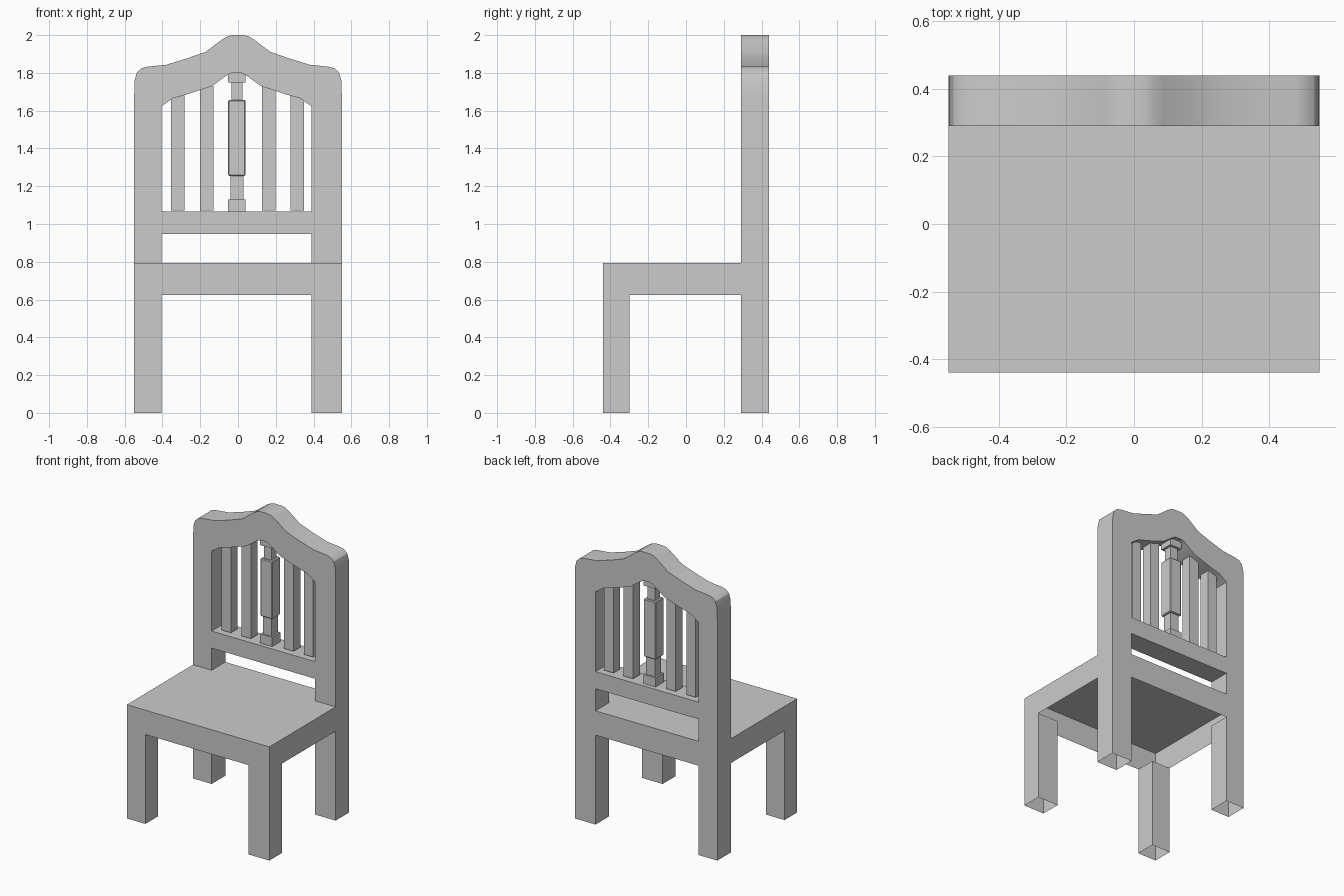
import bpy, bmesh
from math import radians

if "Cube" in bpy.data.objects:
    bpy.data.objects.remove(bpy.data.objects["Cube"])

W, D = 0.55, 0.44            # half width and half depth
SEAT_LO, SEAT_HI = 0.623, 0.793
BACK_Y = 0.29                # front of the back frame
IN_L, IN_R = -0.406, 0.39    # inner edges of the legs and posts
MID_X, MID_Y = -0.006, 0.365


def finish(name, bm):
    bmesh.ops.recalc_face_normals(bm, faces=bm.faces[:])
    me = bpy.data.meshes.new(name)
    bm.to_mesh(me)
    bm.free()
    ob = bpy.data.objects.new(name, me)
    bpy.context.collection.objects.link(ob)
    return ob


def box(name, x0, x1, y0, y1, z0, z1, open_sides=(), chamfer=0):
    """Box between two corners; open_sides lists sides to leave out, e.g. '-z'."""
    bm = bmesh.new()
    bmesh.ops.create_cube(bm, size=1)
    drop = [f for f in bm.faces for s in open_sides
            if f.normal['xyz'.index(s[1])] * (1 if s[0] == '+' else -1) > 0.9]
    bmesh.ops.delete(bm, geom=drop, context='FACES')
    for v in bm.verts:
        v.co = ((x0 + x1) / 2 + v.co.x * (x1 - x0),
                (y0 + y1) / 2 + v.co.y * (y1 - y0),
                (z0 + z1) / 2 + v.co.z * (z1 - z0))
    if chamfer:
        bmesh.ops.bevel(bm, geom=bm.edges[:], offset=chamfer, segments=1, affect='EDGES')
    return finish(name, bm)


# Seat: a thin shell, open underneath
box("seat", -W, W, -D, D, SEAT_LO, SEAT_HI, open_sides=('-z',))

# Legs: hollow square tubes
for side, x0, x1 in (("left", -W, IN_L), ("right", IN_R, W)):
    for row, y0, y1 in (("front", -D, -0.30), ("back", BACK_Y, D)):
        box(f"{row}_leg_{side}", x0, x1, y0, y1, 0, SEAT_LO, open_sides=('-z', '+z'))

# Back frame: two posts joined by a curved crest (left halves of the profiles)
outer = [(-.55, SEAT_HI), (-.55, 1.67), (-.547, 1.76), (-.535, 1.803), (-.51, 1.825),
         (-.477, 1.833), (-.38, 1.843), (-.266, 1.878), (-.17, 1.912),
         (-.087, 1.975), (-.055, 1.994), (-.03, 2.0)]
inner = [(-.398, SEAT_HI), (-.398, 1.623), (-.335, 1.666), (-.255, 1.688),
         (-.13, 1.73), (-.065, 1.777), (-.045, 1.791), (-.025, 1.80)]


def mirrored(half, shift=0):
    return ([(x + shift, z) for x, z in half]
            + [(shift - x, z) for x, z in reversed(half)])


bm = bmesh.new()
outline = mirrored(outer) + mirrored(inner, -0.008)[::-1]
face = bm.faces.new([bm.verts.new((x, BACK_Y, z)) for x, z in outline])
ext = bmesh.ops.extrude_face_region(bm, geom=[face], use_keep_orig=True)
bmesh.ops.translate(bm, vec=(0, D - BACK_Y, 0),
                    verts=[g for g in ext['geom'] if isinstance(g, bmesh.types.BMVert)])
frame = finish("back_frame", bm)
bpy.context.view_layer.objects.active = frame
frame.select_set(True)
bpy.ops.object.shade_smooth_by_angle(angle=radians(30))
frame.select_set(False)

# Cross rail under the slats
box("back_rail", IN_L, IN_R, BACK_Y, D, 0.947, 1.066, open_sides=('-x', '+x'))

# Four plain slats
for i, (x, top) in enumerate(((-.32, 1.68), (-.166, 1.73), (.163, 1.73), (.314, 1.68))):
    box(f"slat_{i + 1}", x - .036, x + .036, MID_Y - .037, MID_Y + .037, 1.072, top)

# Central spindle: stacked square blocks
for name, half, z0, z1, ch in (("foot", .046, 1.066, 1.13, 0),
                               ("lower_neck", .034, 1.13, 1.255, 0),
                               ("body", .046, 1.255, 1.657, .005),
                               ("upper_neck", .029, 1.657, 1.75, 0),
                               ("cap", .046, 1.75, 1.80, 0)):
    box(f"spindle_{name}", MID_X - half, MID_X + half,
        MID_Y - half, MID_Y + half, z0, z1, chamfer=ch)
